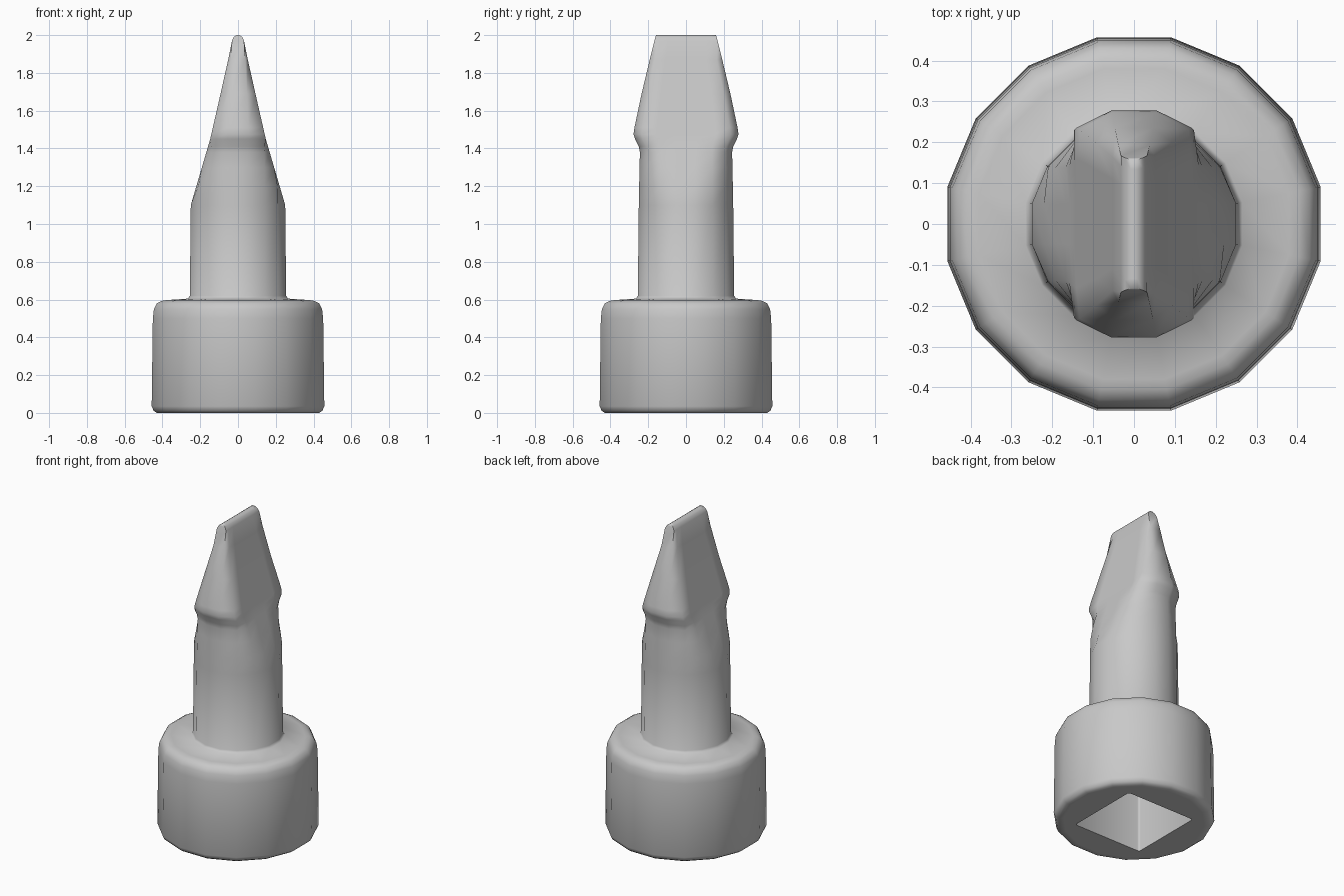
import bpy, bmesh
from math import cos, sin, pi, radians

default = bpy.data.objects.get("Cube")
if default:
    bpy.data.objects.remove(default, do_unlink=True)

steel = bpy.data.materials.new("grey_steel")
steel.use_nodes = True
grey = (0.58, 0.58, 0.58, 1)
steel.diffuse_color = grey
steel.node_tree.nodes["Principled BSDF"].inputs["Base Color"].default_value = grey

SIDES = 16
# height, flat-to-centre radius of the turned shape
profile = [(0, 0.40), (0, 0.43), (0.012, 0.447), (0.035, 0.457), (0.5, 0.451),
           (0.55, 0.445), (0.58, 0.43), (0.593, 0.405), (0.597, 0.38), (0.605, 0.265),
           (0.62, 0.255), (1.1, 0.25), (1.2, 0.248), (1.3, 0.246), (1.38, 0.244),
           (1.41, 0.25), (1.45, 0.27), (1.475, 0.278), (1.51, 0.273), (1.69, 0.235),
           (1.87, 0.192), (1.97, 0.167), (1.99, 0.162), (2.0, 0.158)]
# height, half thickness of the ground blade
wedge = [(0, 1), (1.099, 1), (1.1, 0.25), (1.45, 0.147), (1.85, 0.056),
         (1.97, 0.032), (1.99, 0.022), (2.0, 0.008)]


def half_thickness(z):
    for (z0, w0), (z1, w1) in zip(wedge, wedge[1:]):
        if z <= z1:
            return w0 + (w1 - w0) * (z - z0) / (z1 - z0)
    return wedge[-1][1]


def make_object(name, bm):
    bmesh.ops.recalc_face_normals(bm, faces=bm.faces)
    mesh = bpy.data.meshes.new(name)
    bm.to_mesh(mesh)
    bm.free()
    mesh.materials.append(steel)
    obj = bpy.data.objects.new(name, mesh)
    bpy.context.collection.objects.link(obj)
    return obj


# Collar, shaft and flattened blade as one loft
bm = bmesh.new()
rings = []
for z, flat in profile:
    radius, w = flat / cos(pi / SIDES), half_thickness(z)
    ring = []
    for i in range(SIDES):
        a = 2 * pi * (i + 0.5) / SIDES
        x = max(-w, min(w, radius * cos(a)))
        ring.append(bm.verts.new((x, radius * sin(a), z)))
    rings.append(ring)
for low, high in zip(rings, rings[1:]):
    for i in range(SIDES):
        j = (i + 1) % SIDES
        bm.faces.new((low[i], low[j], high[j], high[i]))
bm.faces.new(rings[0][::-1])
bm.faces.new(rings[-1])
driver = make_object("driver_bit", bm)

# Square drive socket cut into the bottom
bm = bmesh.new()
bmesh.ops.create_cube(bm, size=1)
for v in bm.verts:
    v.co = (v.co.x * 0.48, v.co.y * 0.48, v.co.z * 0.96)
uprights = [e for e in bm.edges if abs(e.verts[0].co.z - e.verts[1].co.z) > 0.5]
bmesh.ops.bevel(bm, geom=uprights, offset=0.012, segments=2, affect='EDGES', profile=0.5)
cutter = make_object("socket_cutter", bm)
cutter.hide_render = True

cut = driver.modifiers.new("socket", 'BOOLEAN')
cut.operation = 'DIFFERENCE'
cut.solver = 'EXACT'
cut.object = cutter
bpy.ops.object.select_all(action='DESELECT')
driver.select_set(True)
bpy.context.view_layer.objects.active = driver
bpy.ops.object.modifier_apply(modifier=cut.name)
bpy.data.objects.remove(cutter, do_unlink=True)
bpy.ops.object.shade_smooth_by_angle(angle=radians(70))
